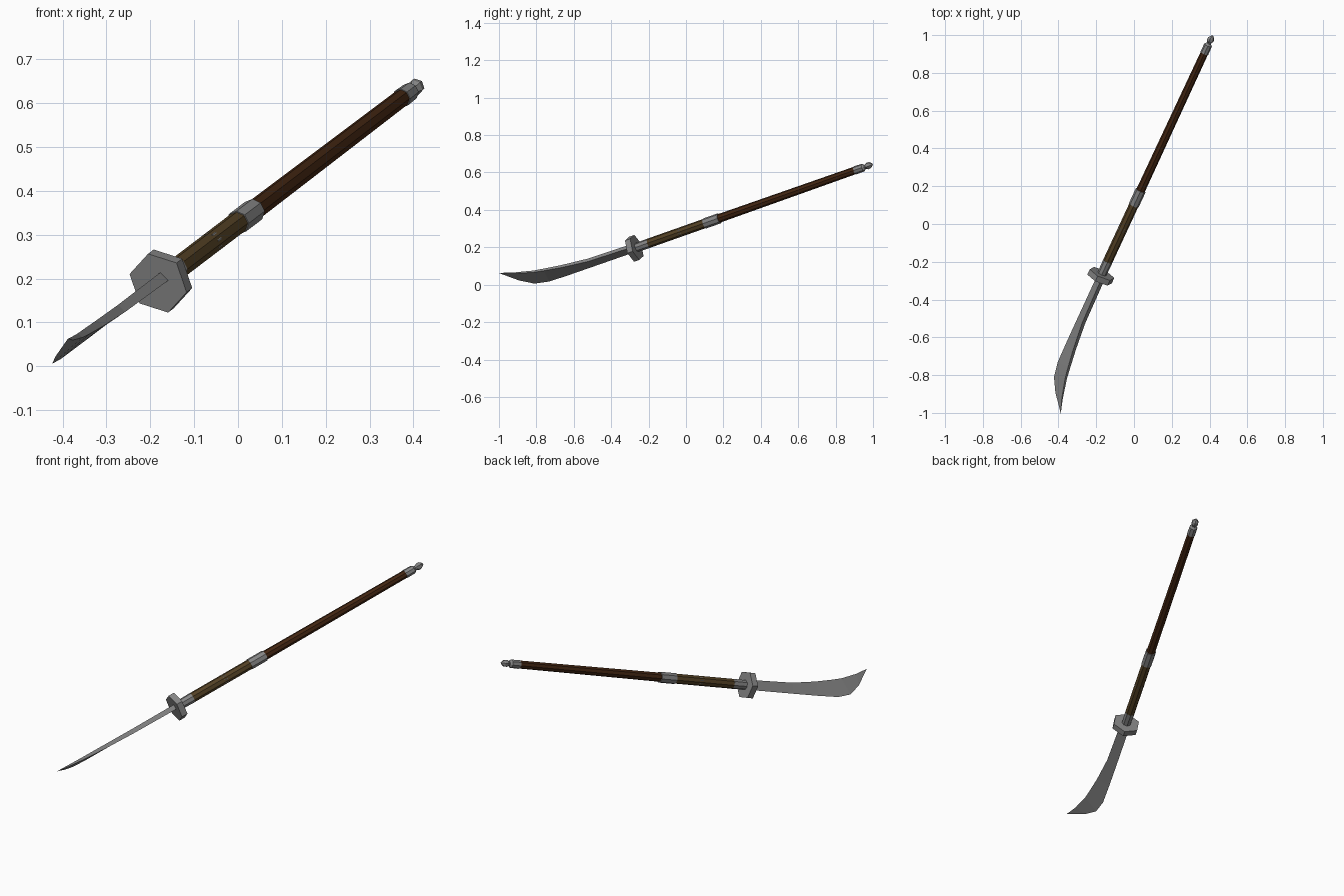
import bpy, bmesh, math
from mathutils import Vector, Matrix

if "Cube" in bpy.data.objects:
    bpy.data.objects.remove(bpy.data.objects["Cube"])

# Local frame: Z runs up the pole, X is the blade width, Y its thickness; origin in the guard
d = Vector((0.401, 0.864, 0.305)).normalized()
w = Vector((0.583, -0.501, 0.639))
w = (w - d * w.dot(d)).normalized()
n = d.cross(w)
FRAME = Matrix((w, n, d)).transposed().to_4x4()
FRAME.translation = Vector((-0.175, -0.275, 0.195))


def material(name, rgb):
    m = bpy.data.materials.new(name)
    m.diffuse_color = (*rgb, 1)
    m.use_nodes = True
    m.node_tree.nodes["Principled BSDF"].inputs["Base Color"].default_value = m.diffuse_color
    return m


STEEL = material("steel grey", (0.235, 0.235, 0.235))
WOOD = material("dark brown wood", (0.056, 0.019, 0.006))
GRIP = material("tan grip", (0.088, 0.053, 0.018))


def finish(name, bm, mat):
    bmesh.ops.recalc_face_normals(bm, faces=bm.faces)
    bm.transform(FRAME)
    me = bpy.data.meshes.new(name)
    bm.to_mesh(me)
    bm.free()
    me.materials.append(mat)
    ob = bpy.data.objects.new(name, me)
    bpy.context.collection.objects.link(ob)
    return ob


def lathe(name, profile, mat, sides=8, turn=0.0):
    """Flat-sided solid from (distance along pole, radius) pairs."""
    bm = bmesh.new()
    rings = []
    for z, r in profile:
        rings.append([bm.verts.new((r * math.cos(turn + math.tau * i / sides),
                                    r * math.sin(turn + math.tau * i / sides), z))
                      for i in range(sides)])
    for a, b in zip(rings, rings[1:]):
        for i in range(sides):
            j = (i + 1) % sides
            bm.faces.new((a[i], a[j], b[j], b[i]))
    bm.faces.new(rings[0])
    bm.faces.new(rings[-1])
    return finish(name, bm, mat)


# Pole parts
lathe("guard", [(-0.018, 0.072), (0.014, 0.072)], STEEL, sides=6)
lathe("collar", [(0.0, 0.024), (0.09, 0.026)], STEEL)
lathe("grip", [(0.08, 0.0255), (0.45, 0.0255)], GRIP)
lathe("grip_band", [(0.275, 0.0245), (0.295, 0.0245)], STEEL, turn=math.pi / 8)
lathe("middle_ring", [(0.434, 0.028), (0.525, 0.028)], STEEL)
lathe("shaft", [(0.5, 0.0235), (1.38, 0.0205)], WOOD)
lathe("end_ferrule", [(1.365, 0.0225), (1.415, 0.0215), (1.425, 0.012), (1.44, 0.012)], STEEL)
lathe("pommel", [(1.428, 0.011), (1.442, 0.0195), (1.456, 0.018), (1.472, 0.005)], STEEL, sides=6)

# Blade: wedge section, thick spine and sharp edge
# (edge distance, edge offset, spine distance, spine offset, spine thickness)
ROWS = [
    (0.00, -0.026, 0.00, 0.023, 0.026),
    (0.27, -0.025, 0.27, 0.030, 0.023),
    (0.42, -0.024, 0.42, 0.050, 0.020),
    (0.54, -0.021, 0.52, 0.069, 0.017),
    (0.62, 0.000, 0.58, 0.082, 0.014),
    (0.682, 0.055, 0.68, 0.117, 0.008),
]
bm = bmesh.new()
rows = []
for es, eu, ss, su, t in ROWS:
    rows.append([bm.verts.new((eu, 0, -es)),
                 bm.verts.new((su, t / 2, -ss)),
                 bm.verts.new((su, -t / 2, -ss))])
for a, b in zip(rows, rows[1:]):
    for i in range(3):
        j = (i + 1) % 3
        bm.faces.new((a[i], a[j], b[j], b[i]))
tip = bm.verts.new((0.153, 0, -0.754))
for i in range(3):
    bm.faces.new((rows[-1][i], rows[-1][(i + 1) % 3], tip))
bm.faces.new(rows[0])
finish("blade", bm, STEEL)
